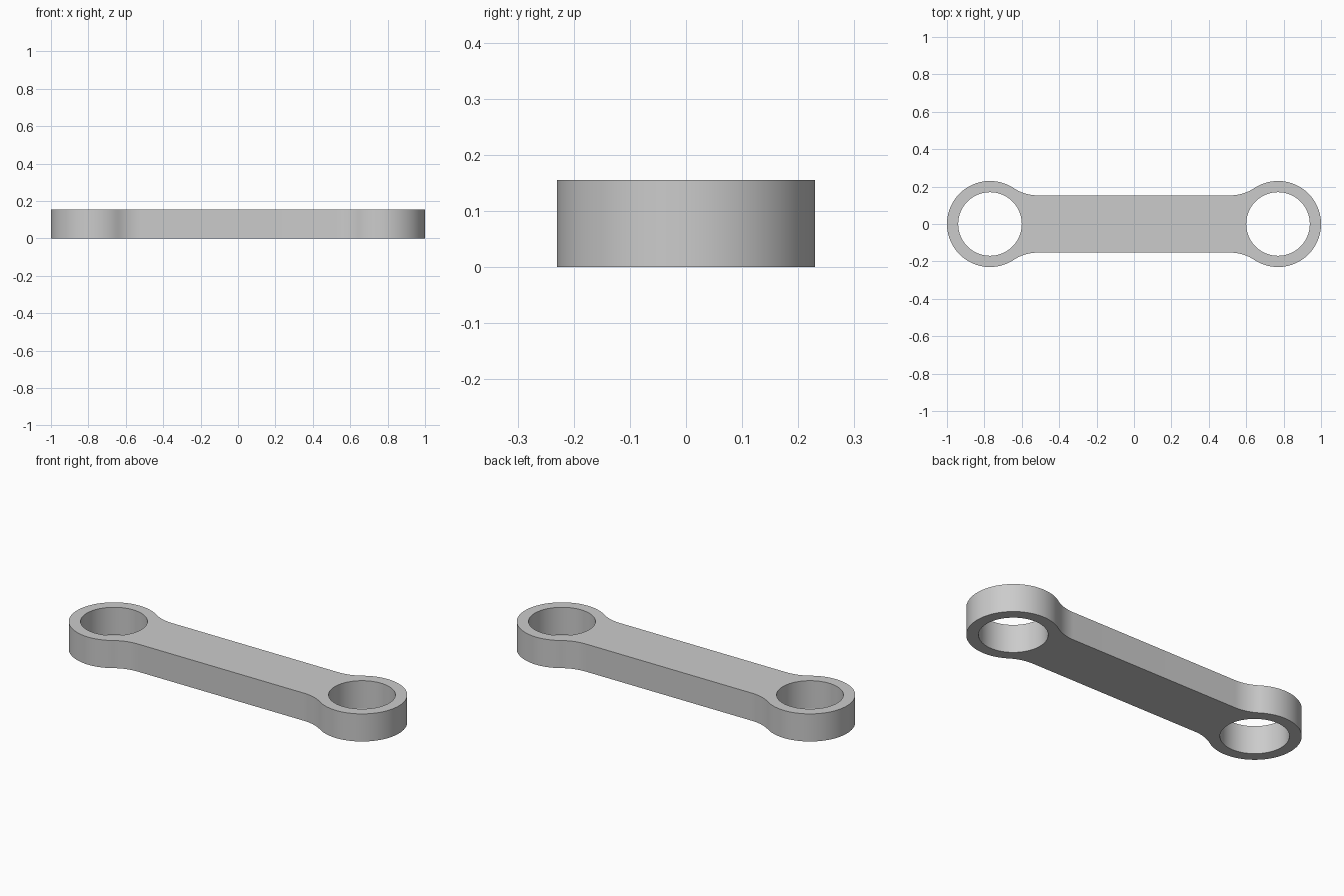
import bpy, bmesh
from math import atan2, cos, sin, pi, sqrt, radians

cube = bpy.data.objects.get("Cube")
if cube:
    bpy.data.objects.remove(cube, do_unlink=True)

HEIGHT = 0.155
EYE_X, EYE_R, HOLE_R = 0.77, 0.23, 0.17   # ring ends
HALF_W, FILLET = 0.153, 0.23              # bar half width, blend radius


def arc(cx, cy, r, a0, a1, n):
    steps = [a0 + (a1 - a0) * i / n for i in range(n + 1)]
    return [(cx + r * cos(a), cy + r * sin(a)) for a in steps]


# Quarter outline: blend from the bar, then round the eye to its tip
fillet_y = HALF_W + FILLET
fillet_x = EYE_X - sqrt((EYE_R + FILLET) ** 2 - fillet_y ** 2)
tangent = atan2(fillet_y, fillet_x - EYE_X)
quarter = arc(fillet_x, fillet_y, FILLET, -pi / 2, tangent - pi, 12)
quarter += arc(EYE_X, 0, EYE_R, tangent, 0, 40)[1:]

# Mirror the quarter into the full closed outline
right = quarter + [(x, -y) for x, y in quarter[-2::-1]]
outline = right + [(-x, -y) for x, y in right]
holes = [arc(s * EYE_X, 0, HOLE_R, 0, 2 * pi, 72)[:-1] for s in (-1, 1)]

# Fill the outline around the holes and extrude to thickness
bm = bmesh.new()
edges = []
for loop in [outline] + holes:
    verts = [bm.verts.new((x, y, 0)) for x, y in loop]
    edges += [bm.edges.new((v, verts[i - 1])) for i, v in enumerate(verts)]
bmesh.ops.triangle_fill(bm, edges=edges, use_beauty=True, use_dissolve=False,
                        normal=(0, 0, 1))
extruded = bmesh.ops.extrude_face_region(bm, geom=bm.faces[:], use_keep_orig=True)
top = [g for g in extruded["geom"] if isinstance(g, bmesh.types.BMVert)]
bmesh.ops.translate(bm, verts=top, vec=(0, 0, HEIGHT))
bmesh.ops.recalc_face_normals(bm, faces=bm.faces[:])

mesh = bpy.data.meshes.new("link_arm")
bm.to_mesh(mesh)
bm.free()
link = bpy.data.objects.new("link_arm", mesh)
bpy.context.collection.objects.link(link)

# Plain grey finish
grey = bpy.data.materials.new("light grey")
grey.use_nodes = True
colour = (0.6, 0.6, 0.6, 1)
grey.diffuse_color = colour
grey.node_tree.nodes["Principled BSDF"].inputs["Base Color"].default_value = colour
mesh.materials.append(grey)

# Smooth walls with crisp rims
bpy.ops.object.select_all(action="DESELECT")
link.select_set(True)
bpy.context.view_layer.objects.active = link
bpy.ops.object.shade_smooth_by_angle(angle=radians(30))
